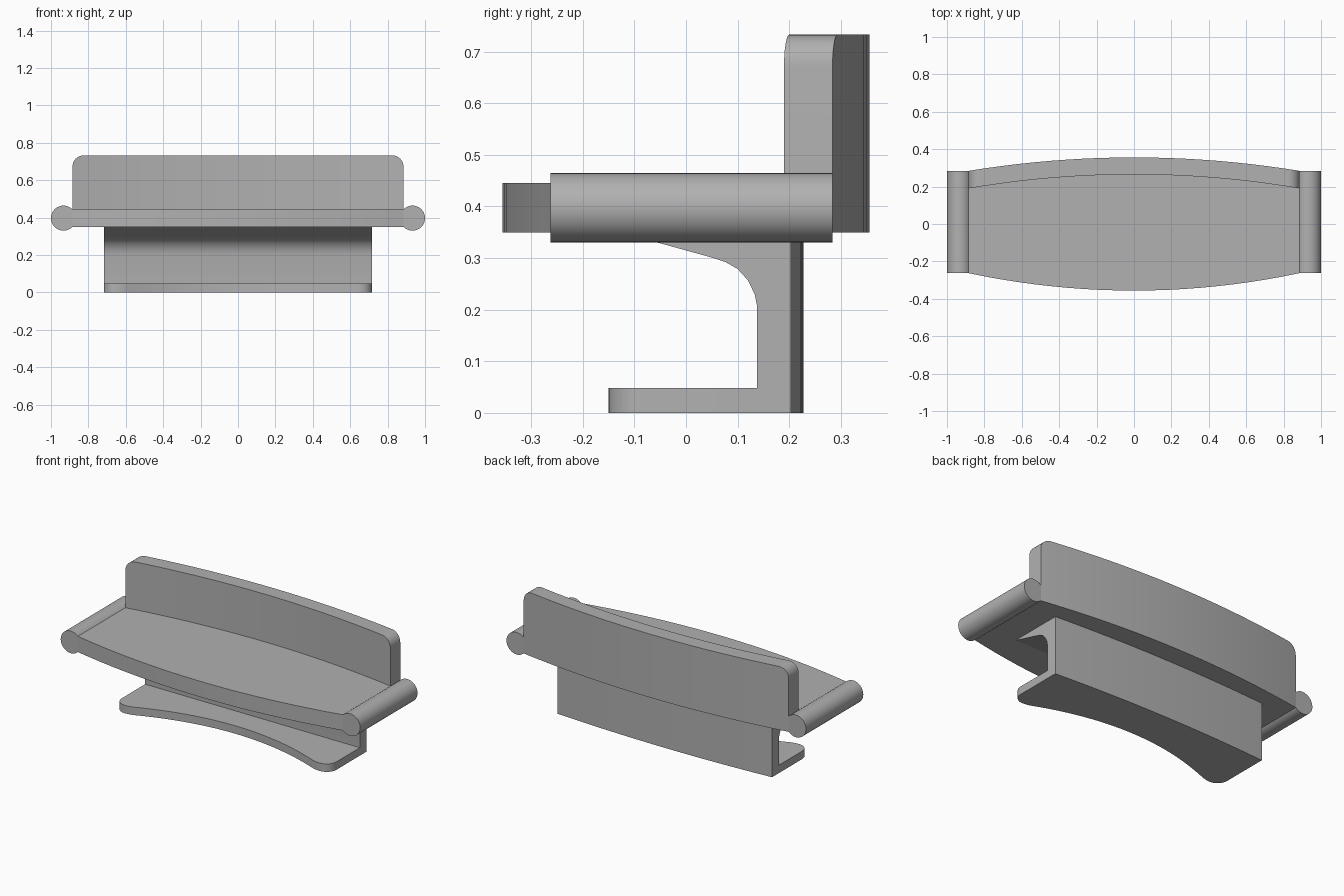
import bpy, bmesh, math
from mathutils import Matrix

if "Cube" in bpy.data.objects:
    bpy.data.objects.remove(bpy.data.objects["Cube"])

grey = bpy.data.materials.new("dark_grey")
grey.diffuse_color = (0.44, 0.44, 0.44, 1)
grey.use_nodes = True
grey.node_tree.nodes["Principled BSDF"].inputs["Base Color"].default_value = grey.diffuse_color


def finish(bm, name, angle=30):
    bmesh.ops.recalc_face_normals(bm, faces=bm.faces)
    mesh = bpy.data.meshes.new(name)
    bm.to_mesh(mesh)
    bm.free()
    mesh.materials.append(grey)
    ob = bpy.data.objects.new(name, mesh)
    bpy.context.collection.objects.link(ob)
    bpy.ops.object.select_all(action='DESELECT')
    ob.select_set(True)
    bpy.context.view_layer.objects.active = ob
    bpy.ops.object.shade_smooth_by_angle(angle=math.radians(angle))
    return ob


def loft(name, xs, section):
    """Skin closed (y, z) sections placed at each x."""
    bm = bmesh.new()
    rings = [[bm.verts.new((x, y, z)) for y, z in section(x)] for x in xs]
    n = len(rings[0])
    for a, b in zip(rings, rings[1:]):
        for i in range(n):
            j = (i + 1) % n
            bm.faces.new((a[i], a[j], b[j], b[i]))
    bm.faces.new(rings[0])
    bm.faces.new(rings[-1][::-1])
    return finish(bm, name)


def mirrored(half):
    """Positive x stations to a full symmetric list."""
    return [-x for x in reversed(half)] + [0] + list(half)


def bow(x, mid, end, half):
    return mid + (end - mid) * (x / half) ** 2


W = 0.885          # half width of seat and backrest
B = 0.717          # half width of base
R = 0.06           # backrest corner radius
even = [W * i / 10 for i in range(1, 11)]

# Seat: bowed front edge, rear edge buried in the backrest
def seat_section(x):
    f, b = bow(x, -0.356, -0.263, W), bow(x, 0.31, 0.235, W)
    return [(f, 0.35), (f, 0.445), (b, 0.445), (b, 0.35)]

loft("seat", mirrored(even), seat_section)

# Backrest: bowed panel with rounded top corners
def back_section(x):
    f, b = bow(x, 0.265, 0.19, W), bow(x, 0.356, 0.284, W)
    d = max(0, abs(x) - (W - R))
    top = 0.733 - R + math.sqrt(max(0, R * R - d * d))
    return [(f, 0.35), (f, top), (b, top), (b, 0.35)]

corner = [W - R + R * math.sin(math.radians(a)) for a in range(0, 91, 15)]
loft("backrest", mirrored([x for x in even if x < W - R - 0.01] + corner), back_section)

# Base: flat foot with a concave front and rounded corners
def foot_front(x):
    x, r = abs(x), 0.065
    if x > B - r:
        return -0.15 + r - math.sqrt(max(0, r * r - (x - B + r) ** 2))
    if x > 0.57:
        t = (B - r - x) / (B - r - 0.57)
        return -0.15 + 0.02 * t * t
    return bow(x, -0.02, -0.13, 0.57)

def foot_section(x):
    f = foot_front(x)
    return [(f, 0), (f, 0.048), (0.17, 0.048), (0.17, 0)]

# Upright with a curved bracket under the seat
bend = [(0.138, 0.205), (0.133, 0.23), (0.12, 0.257), (0.1, 0.279),
        (0.077, 0.292), (0.05, 0.301), (-0.055, 0.33), (-0.128, 0.351)]

def support_section(x):
    b = bow(x, 0.228, 0.203, B)
    return [(b, 0), (0.138, 0)] + bend + [(b, 0.351)]

foot_x = [0.57 * i / 9 for i in range(1, 10)] + [0.6, 0.625]
foot_x += [B - 0.065 + 0.065 * math.sin(math.radians(a)) for a in range(0, 91, 15)]
loft("foot", mirrored(foot_x), foot_section)
loft("support", mirrored([B * i / 8 for i in range(1, 9)]), support_section)

# Armrest rolls at both ends
for side, label in ((-1, "left"), (1, "right")):
    bm = bmesh.new()
    bmesh.ops.create_cone(bm, cap_ends=True, segments=48, radius1=0.067,
                          radius2=0.067, depth=0.547)
    bmesh.ops.transform(bm, verts=bm.verts, matrix=Matrix.Translation(
        (side * 0.933, 0.0105, 0.3975)) @ Matrix.Rotation(math.pi / 2, 4, 'X'))
    finish(bm, label + "_armrest")
